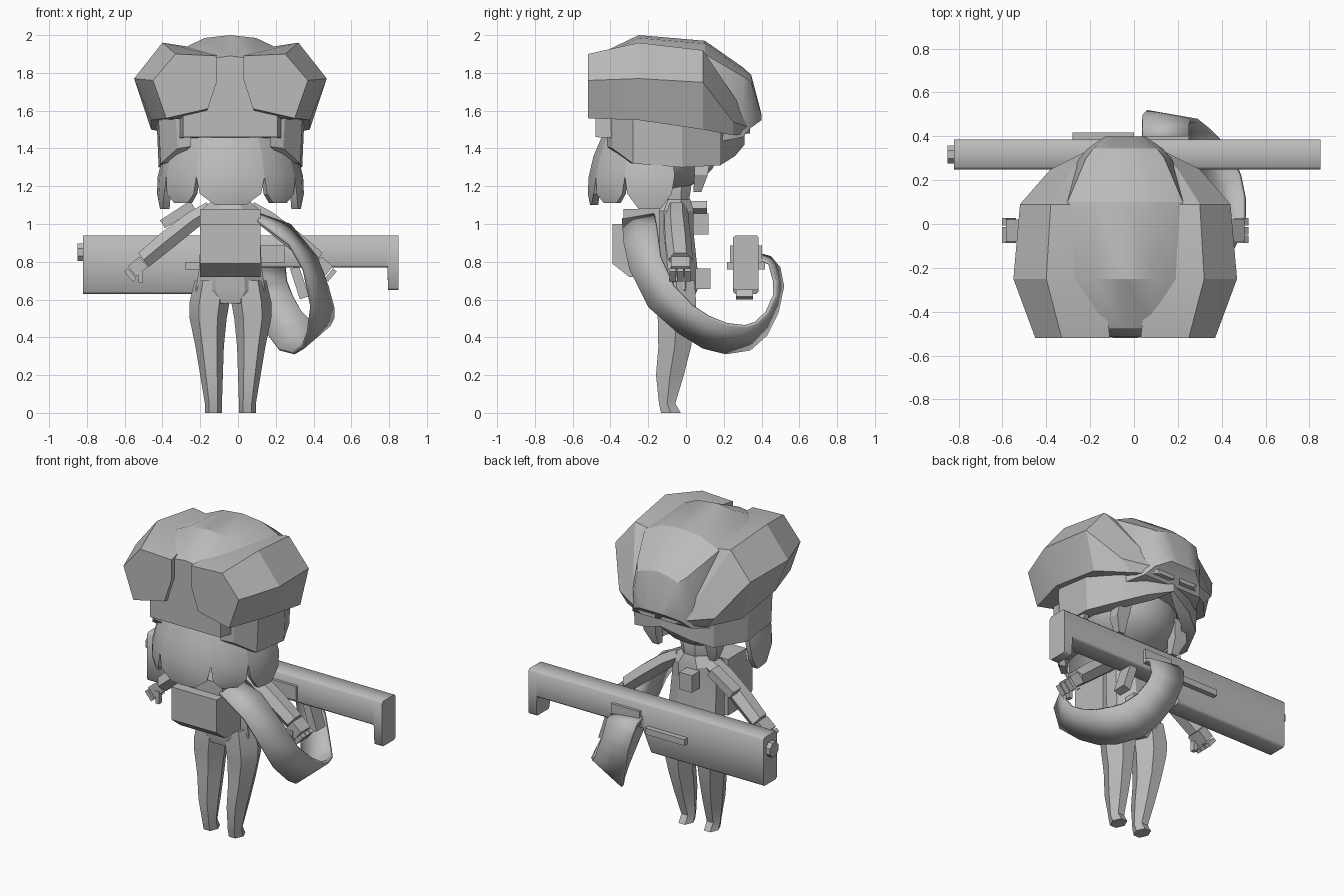
import bpy, bmesh, math
from mathutils import Vector, Matrix

old = bpy.data.objects.get("Cube")
if old:
    bpy.data.objects.remove(old)

GREY = (0.5, 0.5, 0.5, 1)
grey = bpy.data.materials.new("plain grey")
grey.use_nodes = True
grey.diffuse_color = GREY
grey.node_tree.nodes["Principled BSDF"].inputs["Base Color"].default_value = GREY
CX = -0.04  # centre line of the figure


def finish(name, bm, mirror=False, centre=True, angle=30):
    """Turn a bmesh into an object; optionally add the mirrored half."""
    if mirror:
        geo = bmesh.ops.duplicate(bm, geom=bm.verts[:] + bm.edges[:] + bm.faces[:])["geom"]
        for v in (g for g in geo if isinstance(g, bmesh.types.BMVert)):
            v.co.x *= -1
    if centre:
        bmesh.ops.translate(bm, verts=bm.verts[:], vec=(CX, 0, 0))
    bmesh.ops.recalc_face_normals(bm, faces=bm.faces[:])
    me = bpy.data.meshes.new(name)
    bm.to_mesh(me)
    bm.free()
    ob = bpy.data.objects.new(name, me)
    bpy.context.collection.objects.link(ob)
    me.materials.append(grey)
    bpy.ops.object.select_all(action="DESELECT")
    ob.select_set(True)
    bpy.context.view_layer.objects.active = ob
    bpy.ops.object.shade_smooth_by_angle(angle=math.radians(angle))
    return ob


def loft(bm, rings, closed=True, caps=True):
    rows = [[bm.verts.new(p) for p in r] for r in rings]
    n = len(rows[0])
    for a, b in zip(rows, rows[1:]):
        for i in range(n if closed else n - 1):
            j = (i + 1) % n
            bm.faces.new((a[i], a[j], b[j], b[i]))
    if caps:
        bm.faces.new(rows[0])
        bm.faces.new(rows[-1])


def box(bm, pos, size, rot=None):
    m = Matrix.Translation(pos) @ (rot or Matrix()) @ Matrix.Diagonal((*size, 1))
    bmesh.ops.create_cube(bm, size=1, matrix=m)


def polygon(c, rx, ry, n, turn=0.5):
    return [Vector(c) + Vector((rx * math.cos((i + turn) * math.tau / n),
                                ry * math.sin((i + turn) * math.tau / n), 0)) for i in range(n)]


def tube(bm, path, n=6):
    """Limb through (point, half width, half depth) stations."""
    d = (Vector(path[-1][0]) - Vector(path[0][0])).normalized()
    across = Vector((0, 1, 0))
    up = d.cross(across).normalized()
    loft(bm, [[Vector(c) + up * a * math.cos((i + .5) * math.tau / n)
               + across * b * math.sin((i + .5) * math.tau / n) for i in range(n)]
              for c, a, b in path])


# Helmet crown, swept from front to back
bm = bmesh.new()
rings = []
for y, w, top, low in ((-.48, .25, 1.89, 1.46), (-.25, .3, 2, 1.45), (.1, .31, 1.97, 1.42),
                       (.3, .21, 1.83, 1.46), (.345, .17, 1.79, 1.51), (.4, .09, 1.58, 1.55)):
    mid = low + (top - low) * .4
    half = [(w, low), (w, mid), (w * .85, top - (top - low) * .13), (w * .45, top - .015)]
    rings.append([(u, y, z) for u, z in half] + [(0, y, top)] + [(-u, y, z) for u, z in half[::-1]])
loft(bm, rings)
finish("helmet_crown", bm)

# Faceted bulges that run round each side and drop towards the nape
bm = bmesh.new()
lobes = {
    -.52: ((.07, 1.89), (.29, 1.9), (.41, 1.76), (.34, 1.56), (.12, 1.61), (.07, 1.76)),
    -.25: ((.1, 1.92), (.36, 1.96), (.51, 1.77), (.42, 1.55), (.15, 1.55), (.1, 1.76)),
    .09: ((.1, 1.88), (.34, 1.92), (.48, 1.75), (.42, 1.5), (.15, 1.5), (.1, 1.75)),
    .25: ((.1, 1.66), (.24, 1.68), (.34, 1.54), (.28, 1.47), (.1, 1.47), (.1, 1.55)),
    .34: ((.02, 1.56), (.12, 1.55), (.16, 1.51), (.12, 1.48), (.02, 1.48), (.02, 1.52)),
}
loft(bm, [[(u, y, z) for u, z in ring] for y, ring in lobes.items()])
finish("helmet_bulges", bm, mirror=True, angle=20)

# Side flaps and neck guard
bm = bmesh.new()
flap = ((-.39, .28, 1.4, .07), (-.28, .37, 1.32, .08), (-.02, .38, 1.3, .08),
        (.18, .28, 1.31, .08), (.26, .16, 1.36, .08), (.31, 0, 1.42, .08))
loft(bm, [[(u, y, low), (u * 1.03, y, 1.56), (max(u - t, 0), y - t * .4, 1.56),
           (max(u - t, 0), y - t * .4, low + .01)] for y, u, low, t in flap])
finish("helmet_side_flaps", bm, mirror=True, angle=20)

# Head
bm = bmesh.new()
bmesh.ops.create_uvsphere(bm, u_segments=20, v_segments=12, radius=1,
                          matrix=Matrix.Translation((0, -.13, 1.41)) @ Matrix.Diagonal((.31, .31, .24, 1)))
finish("head", bm, angle=60)

# Hair locks hanging round the face
bm = bmesh.new()
for a0, a1, tip in ((-28, 28, 1.1), (28, 62, 1.11), (62, 104, 1.08), (-62, -28, 1.11), (-104, -62, 1.08)):
    mid, half = (a0 + a1) / 2, (a1 - a0) / 2
    rings = []
    for z, r, w in ((1.47, .8, 1), (1.36, .93, 1), (1.25, 1, 1), (1.16, 1.01, .88), (tip, .97, .45)):
        arc = [math.radians(mid + half * w * k) for k in (-1, -.33, .33, 1)]
        rings.append([(.385 * r * s * math.sin(t), -.15 - .37 * r * s * math.cos(t), z)
                      for s, seq in ((1, arc), (.9, arc[::-1])) for t in seq])
    loft(bm, rings)
finish("hair_front", bm)

bm = bmesh.new()
loft(bm, [polygon((.2, .09, 1.38), .06, .06, 4), polygon((.22, .08, 1.26), .06, .05, 4),
          polygon((.2, .06, 1.17), .03, .03, 4)])
finish("hair_back_locks", bm, mirror=True)

# Neck, collar and torso
bm = bmesh.new()
loft(bm, [polygon((0, -.06, z), r, r * .85, 8) for z, r in ((1.05, .1), (1.14, .1), (1.19, .11), (1.3, .08))])
finish("neck", bm)
bm = bmesh.new()
loft(bm, [polygon((0, y, z), rx, ry, 8) for z, rx, ry, y in (
    (.58, .13, .09, -.06), (.65, .2, .12, -.05), (.76, .18, .12, -.05),
    (.95, .17, .12, -.07), (1.07, .17, .12, -.07), (1.13, .1, .09, -.06))])
finish("torso", bm)

# Chest pack with sloping lower edge and stepped top
bm = bmesh.new()
pack = ((-.39, 1), (-.39, .79), (-.3, .72), (-.14, .72), (-.14, 1.08), (-.33, 1.08), (-.33, 1))
loft(bm, [[(u, y, z) for y, z in pack] for u in (-.16, .16)])
finish("chest_pack", bm, angle=10)

# Legs
bm = bmesh.new()
loft(bm, [polygon((u, y, z), rx, ry, 6, 0) for z, u, y, rx, ry in (
    (0, .09, -.08, .045, .06), (.05, .09, -.1, .045, .05), (.2, .1, -.085, .06, .085),
    (.35, .11, -.06, .075, .1), (.5, .118, -.05, .098, .115), (.58, .112, -.05, .106, .12),
    (.7, .1, -.05, .09, .11))])
finish("legs", bm, mirror=True)

# Arms and hands
bm = bmesh.new()
tube(bm, [((.1, -.05, 1.08), .05, .06), ((.2, -.05, 1.02), .055, .065),
          ((.34, -.04, .91), .058, .07), ((.46, -.03, .81), .053, .065)])
finish("arms", bm, mirror=True)
bm = bmesh.new()
tilt = Matrix.Rotation(math.radians(40), 4, "Y")
box(bm, (.49, -.03, .775), (.08, .1, .07), tilt)
for k in range(3):
    box(bm, (.53, -.07 + .04 * k, .73), (.025, .034, .07), tilt)
box(bm, (.475, -.07, .73), (.025, .03, .08))
finish("hands", bm, mirror=True)

# Small pouches on shoulder and back
bm = bmesh.new()
box(bm, (-.28, .07, 1.05), (.19, .08, .05), Matrix.Rotation(math.radians(-33), 4, "Y"))
box(bm, (-.04, .08, 1), (.09, .08, .11))
box(bm, (.1, .09, .71), (.1, .08, .11))
finish("pouches", bm)

# Launcher body: squared section, deep at the rear and slim at the muzzle
bm = bmesh.new()
rings = []
e = .012
for x, low in ((-.82, .63), (-.02, .63), (.04, .77), (.79, .77), (.795, .65), (.85, .65)):
    rings.append([(x, y, z) for y, z in (
        (.249, low + e), (.249 + e, low), (.385 - e, low), (.385, low + e),
        (.385, .94 - e), (.385 - e, .94), (.249 + e, .94), (.249, .94 - e))])
loft(bm, rings)
finish("launcher_body", bm, centre=False, angle=50)

bm = bmesh.new()
box(bm, (-.14, .317, .78), (.28, .2, .04))
box(bm, (.15, .317, .84), (.2, .17, .09))
finish("launcher_rails", bm, centre=False)
bm = bmesh.new()
loft(bm, [[(x, p.x, p.y) for p in polygon((.317, .85, 0), .045, .05, 8)] for x in (-.85, -.81)])
finish("launcher_rear_cap", bm, centre=False)
bm = bmesh.new()
box(bm, (.325, .31, .69), (.05, .09, .17), Matrix.Rotation(math.radians(-18), 4, "Y"))
finish("launcher_grip", bm, centre=False)

# Sling from the chest pack round to the launcher, given by its two edges
front_edge = ((.11, -.34, 1.03), (.28, -.33, .9), (.36, -.3, .76), (.4, -.2, .56), (.38, -.04, .42),
              (.35, .09, .34), (.3, .21, .31), (.22, .34, .33), (.16, .43, .41), (.1, .49, .53),
              (.06, .52, .67), (.04, .5, .77), (.04, .45, .83), (.04, .38, .85))
back_edge = ((.11, -.17, 1.06), (.28, -.16, 1), (.42, -.14, .83), (.48, -.07, .67), (.51, .03, .56),
             (.51, .12, .5), (.49, .22, .46), (.45, .32, .45), (.4, .38, .47), (.34, .44, .53),
             (.29, .48, .62), (.26, .48, .7), (.25, .45, .8), (.25, .38, .83))
bm = bmesh.new()
loft(bm, list(zip(front_edge, back_edge)), closed=False, caps=False)
sling = finish("sling", bm, centre=False, angle=10)
sling.modifiers.new("thickness", "SOLIDIFY").thickness = 0.02
